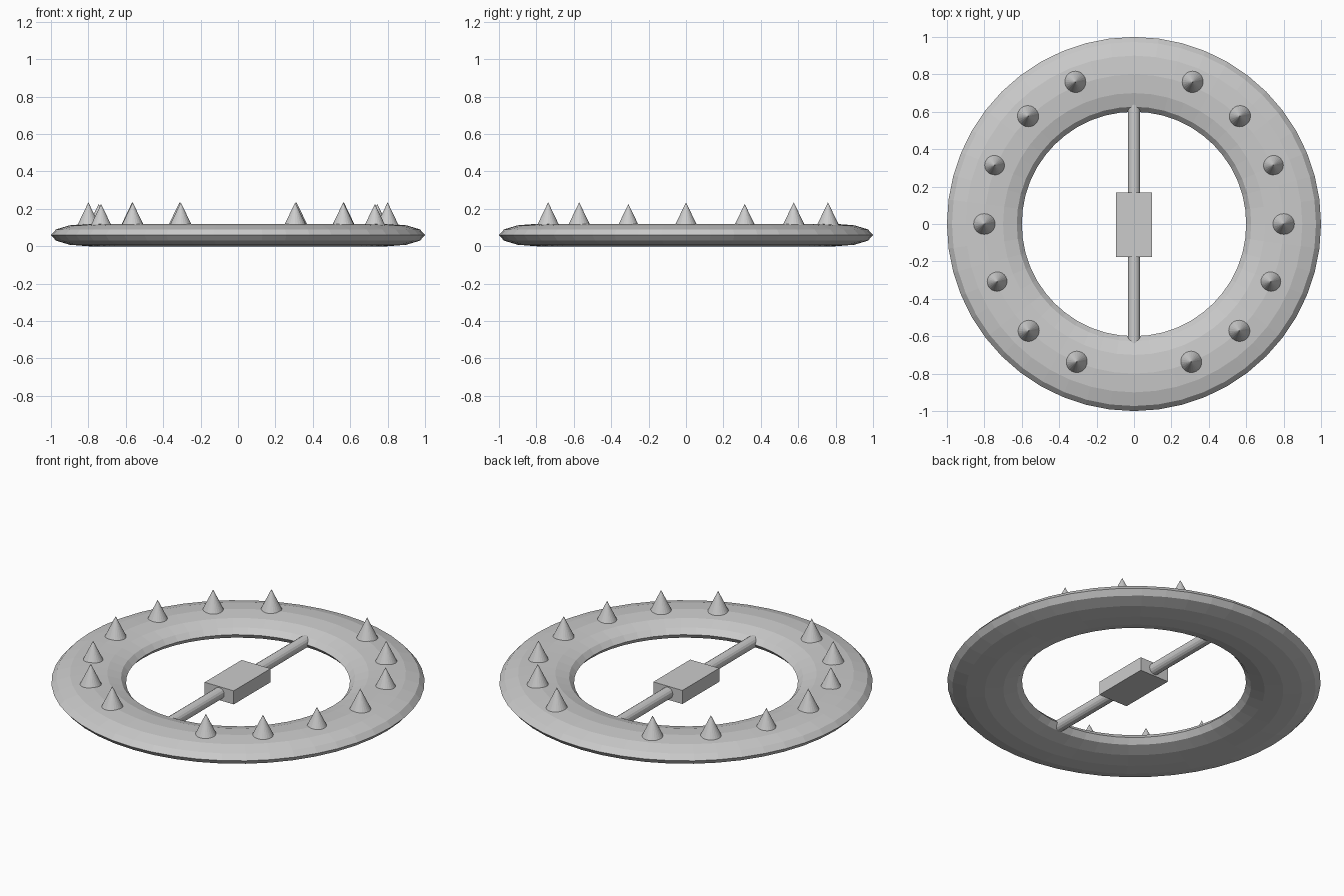
import bpy
from math import cos, sin, pi

if "Cube" in bpy.data.objects:
    bpy.data.objects.remove(bpy.data.objects["Cube"], do_unlink=True)

COLOR = (0.6, 0.6, 0.6, 1)
gray = bpy.data.materials.new("plain_gray")
gray.use_nodes = True
gray.diffuse_color = COLOR
gray.node_tree.nodes["Principled BSDF"].inputs["Base Color"].default_value = COLOR


def finish(name):
    obj = bpy.context.object
    obj.name = name
    obj.data.materials.append(gray)
    return obj


MID = 0.06  # mid-height of the ring

# Flattened ring
bpy.ops.mesh.primitive_torus_add(major_radius=0.8, minor_radius=0.2,
                                 major_segments=48, minor_segments=12,
                                 location=(0, 0, MID))
finish("ring").scale.z = 0.3

# Crossbar, with its ends sunk into the ring
bpy.ops.mesh.primitive_cylinder_add(vertices=16, radius=0.033, depth=1.31,
                                    location=(0, 0, MID + 0.001),
                                    rotation=(pi / 2, 0, 0))
finish("crossbar")

# Central block
bpy.ops.mesh.primitive_cube_add(size=1, location=(0, -0.003, MID))
finish("center_block").scale = (0.19, 0.345, 0.08)

# Spikes: mirrored left and right, with a gap at front and back
SPIKES = [(0.745, 0.314), (0.566, 0.576), (0.313, 0.759), (0.8, 0),
          (0.732, -0.308), (0.563, -0.571), (0.306, -0.737)]
for i, (x, y) in enumerate(SPIKES):
    small = 0.7 < x < 0.78
    radius, tip = (0.056, 0.226) if small else (0.06, 0.235)
    base = 0.11
    for side, sx in (("left", 1), ("right", -1)):
        bpy.ops.mesh.primitive_cone_add(vertices=24, radius1=radius, radius2=0,
                                        depth=tip - base,
                                        location=(sx * x, y, (tip + base) / 2))
        finish(f"spike_{side}_{i + 1}")
